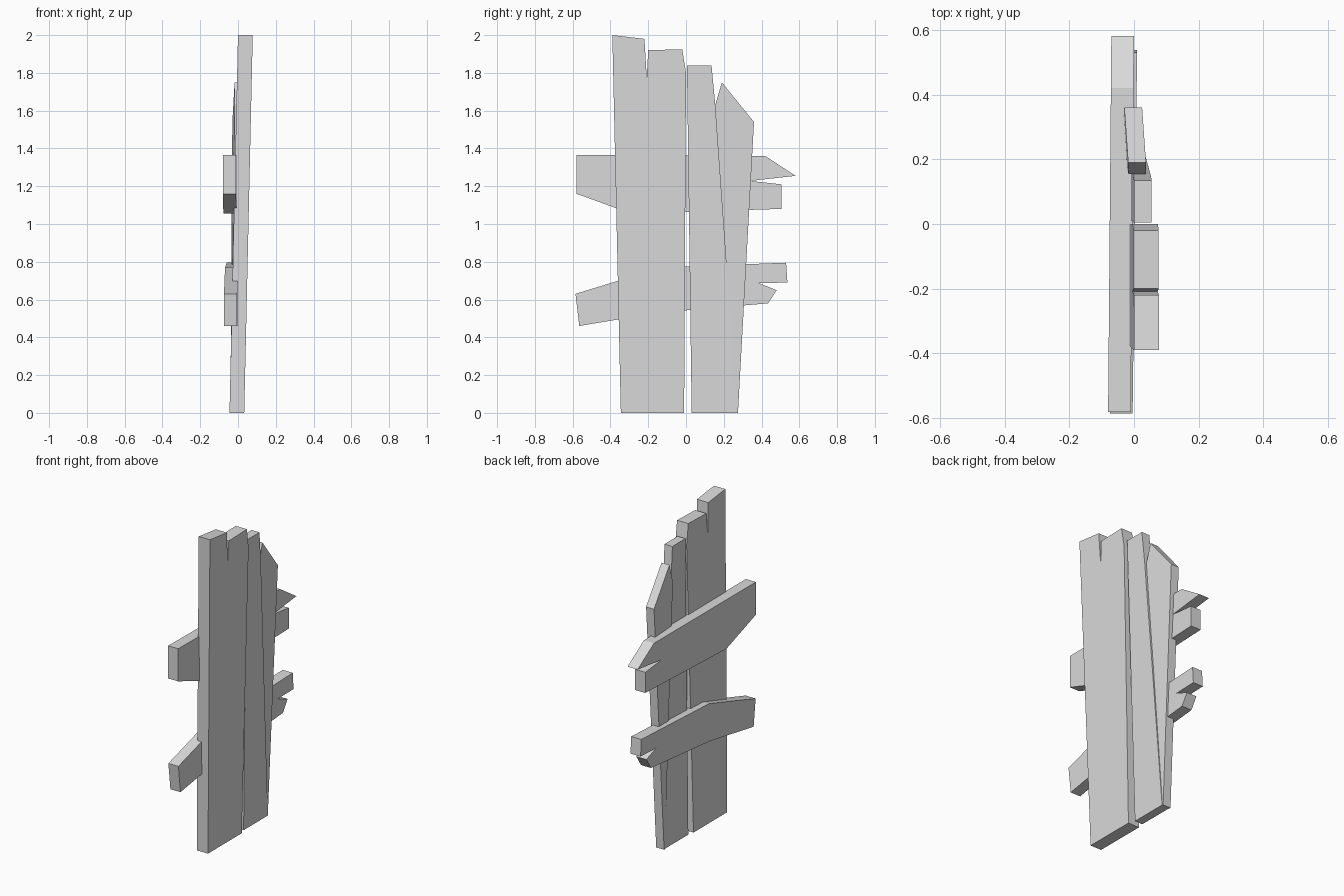
import bpy
import bmesh

cube = bpy.data.objects.get("Cube")
if cube:
    bpy.data.objects.remove(cube, do_unlink=True)

GREY = (0.7, 0.7, 0.7, 1.0)
mat = bpy.data.materials.new("plain grey")
mat.use_nodes = True
mat.diffuse_color = GREY
bsdf = next(n for n in mat.node_tree.nodes if n.type == 'BSDF_PRINCIPLED')
bsdf.inputs["Base Color"].default_value = GREY


def board(name, outline, thickness, base, lean=0.0, twist=0.0):
    """Extrude a (y, z) outline along x; lean and twist tilt it with z and y."""
    bm = bmesh.new()
    verts = [bm.verts.new((base + lean * z + twist * y, y, z)) for y, z in outline]
    face = bm.faces.new(verts)
    extruded = bmesh.ops.extrude_face_region(bm, geom=[face], use_keep_orig=True)
    moved = [g for g in extruded["geom"] if isinstance(g, bmesh.types.BMVert)]
    bmesh.ops.translate(bm, vec=(thickness, 0, 0), verts=moved)
    bmesh.ops.recalc_face_normals(bm, faces=bm.faces)
    mesh = bpy.data.meshes.new(name)
    bm.to_mesh(mesh)
    bm.free()
    mesh.materials.append(mat)
    obj = bpy.data.objects.new(name, mesh)
    bpy.context.collection.objects.link(obj)
    return obj


# Wide upright plank with a split top
board("wide_plank",
      [(-0.345, 0), (-0.01, 0), (0, 1.8), (-0.02, 1.925), (-0.2, 1.92),
       (-0.208, 1.775), (-0.22, 1.98), (-0.39, 2)],
      0.078, -0.045, lean=0.0225)

# Narrow upright plank
board("narrow_plank",
      [(0.03, 0), (0.27, 0), (0.2, 1), (0.155, 1.63), (0.135, 1.84), (0.005, 1.84)],
      0.055, -0.037, lean=0.02)

# Splinter breaking away from the narrow plank
board("split_piece",
      [(0.265, 0), (0.275, 0), (0.36, 1.54), (0.19, 1.75), (0.155, 1.63), (0.2, 1)],
      0.055, -0.0245, lean=0.01, twist=-0.058)

# Crossbars with forked, broken ends
board("upper_crossbar",
      [(-0.58, 1.16), (-0.29, 1.055), (0.505, 1.08), (0.505, 1.21),
       (0.34, 1.228), (0.58, 1.255), (0.42, 1.36), (-0.58, 1.365)],
      0.07, -0.075, twist=0.0086)
board("lower_crossbar",
      [(-0.565, 0.46), (-0.15, 0.53), (0.435, 0.58), (0.48, 0.65), (0.385, 0.687),
       (0.537, 0.69), (0.53, 0.795), (-0.13, 0.77), (-0.585, 0.63)],
      0.07, -0.067, twist=0.0125)
